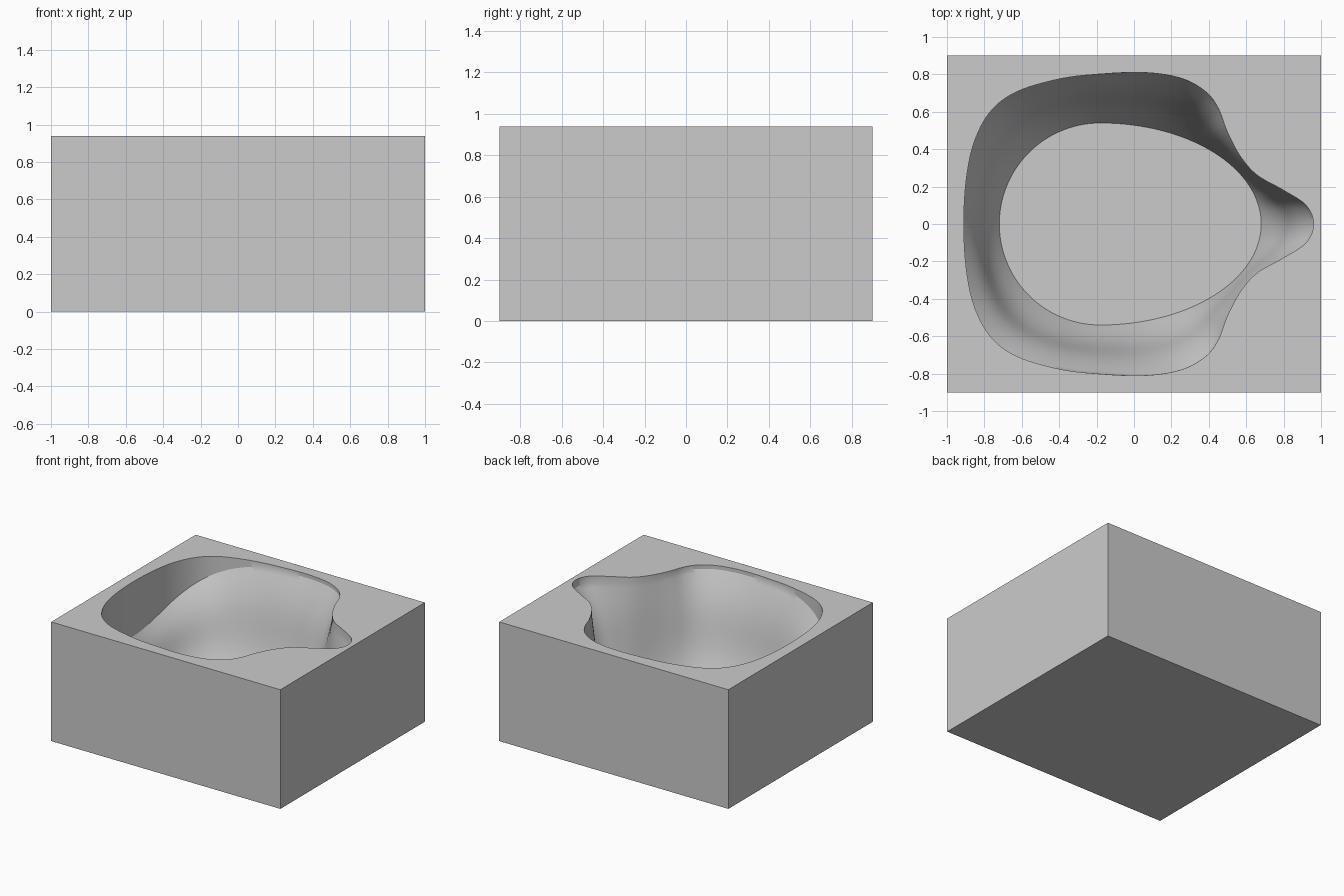
import bpy, bmesh, math
from mathutils import Vector

HEIGHT, HALF_X, HALF_Y = 0.94, 1.0, 0.9
FLOOR = 0.1
CENTRE_X = -0.18          # widest station of the oval floor
STEPS, RINGS = 7, 28      # curve subdivisions and wall rows

cube = bpy.data.objects.get("Cube")
if cube:
    bpy.data.objects.remove(cube, do_unlink=True)


def make_material(name, value):
    mat = bpy.data.materials.new(name)
    mat.use_nodes = True
    colour = (value, value, value, 1)
    mat.diffuse_color = colour
    mat.node_tree.nodes["Principled BSDF"].inputs["Base Color"].default_value = colour
    return mat


def smooth_loop(points):
    """Closed Catmull-Rom curve through the given points."""
    count, result = len(points), []
    for i in range(count):
        a, b, c, d = (points[(i + k) % count] for k in (-1, 0, 1, 2))
        for s in range(STEPS):
            t = s / STEPS
            result.append(0.5 * (2 * b + (c - a) * t
                                 + (2 * a - 5 * b + 4 * c - d) * t ** 2
                                 + (3 * b - a - 3 * c + d) * t ** 3))
    return result


def floor_point(rim_point):
    """Point of the egg-shaped floor in the same direction as the rim point."""
    dx, dy = rim_point.x - CENTRE_X, rim_point.y
    length = 0.86 if dx > 0 else 0.54
    width = 0.54
    angle = math.atan2(dy / width, dx / length)
    return Vector((CENTRE_X + length * math.cos(angle), width * math.sin(angle)))


def lip_depth(rim_point):
    """Depth of the straight wall: deep at the closed end, shallow at the sides."""
    offset = rim_point - Vector((CENTRE_X, 0))
    cosine = -offset.x / offset.length
    return 0.03 + 0.4 * max(0, cosine) ** 2.5 + 0.03 * max(0, -cosine) ** 8


def wall_ease(t):
    """Steeper halfway down, flaring at lip and floor."""
    return t + 0.4 * math.sin(math.tau * t) / math.tau


# Half outline of the opening, from the closed end round to the spout tip
half = [Vector(p) for p in (
    (-.91, 0), (-.895, .25), (-.85, .45), (-.76, .61), (-.62, .71),
    (-.4, .775), (-.2, .8), (.05, .81), (.25, .78), (.38, .71),
    (.45, .62), (.5, .49), (.57, .36), (.66, .26), (.8, .18),
    (.92, .1), (.96, 0))]
mirrored = [Vector((p.x, -p.y)) for p in reversed(half[1:-1])]
rim = smooth_loop(half + mirrored)
base = [floor_point(p) for p in rim]

bm = bmesh.new()


def add_ring(points, heights):
    return [bm.verts.new((p.x, p.y, z)) for p, z in zip(points, heights)]


def join_rings(upper, lower):
    for i in range(len(upper)):
        j = (i + 1) % len(upper)
        bm.faces.new((upper[i], upper[j], lower[j], lower[i]))


# Cavity: straight lip, then a wall blending from the outline to the oval floor
top_ring = add_ring(rim, [HEIGHT] * len(rim))
previous = top_ring
lips = [HEIGHT - lip_depth(p) for p in rim]
for row in range(RINGS + 1):
    t = row / RINGS
    ring = add_ring([r.lerp(b, wall_ease(t)) for r, b in zip(rim, base)],
                    [lip + (FLOOR - lip) * t for lip in lips])
    join_rings(previous, ring)
    previous = ring
bm.faces.new(previous)

# Block sides and underside
corners = [Vector((x * HALF_X, y * HALF_Y))
           for x, y in ((-1, -1), (1, -1), (1, 1), (-1, 1))]
block_top = add_ring(corners, [HEIGHT] * 4)
block_bottom = add_ring(corners, [0] * 4)
join_rings(block_top, block_bottom)
bm.faces.new(block_bottom)

# Flat top around the opening
border = []
for loop in (top_ring, block_top):
    for i, vert in enumerate(loop):
        border.append(bm.edges.get((vert, loop[(i + 1) % len(loop)])))
bmesh.ops.triangle_fill(bm, edges=border, use_beauty=True, use_dissolve=False)
bmesh.ops.recalc_face_normals(bm, faces=bm.faces)

mesh = bpy.data.meshes.new("mould_block")
bm.to_mesh(mesh)
bm.free()
mesh.materials.append(make_material("plain grey", 0.6))
block = bpy.data.objects.new("mould_block", mesh)
bpy.context.collection.objects.link(block)

# Smooth cavity walls, sharp block edges
bpy.ops.object.select_all(action='DESELECT')
block.select_set(True)
bpy.context.view_layer.objects.active = block
bpy.ops.object.shade_smooth_by_angle(angle=math.radians(25))
